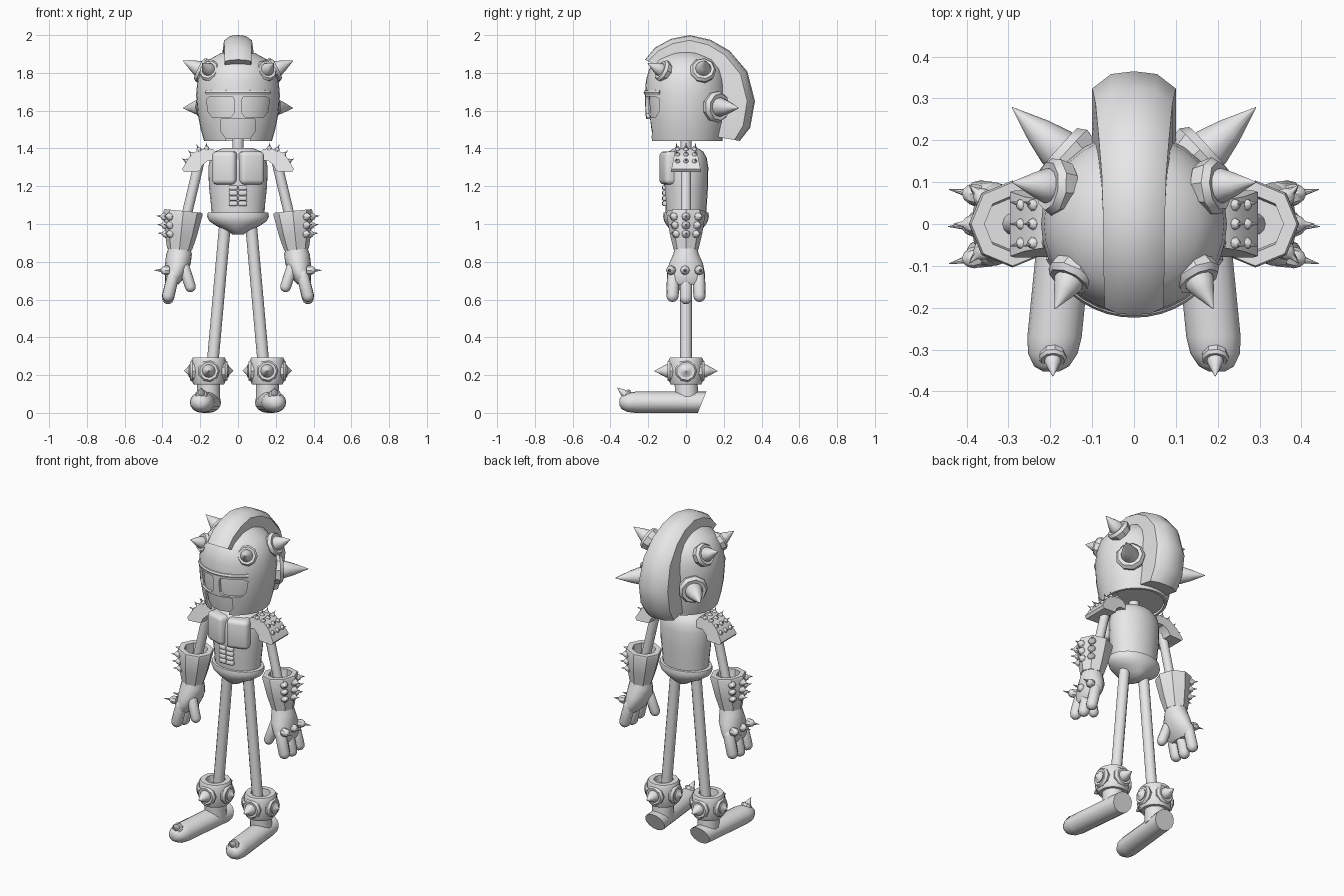
import bpy, bmesh
from math import sin, cos, pi, sqrt, radians
from mathutils import Vector, Matrix

if "Cube" in bpy.data.objects:
    bpy.data.objects.remove(bpy.data.objects["Cube"])

grey = bpy.data.materials.new("plain grey")
grey.use_nodes = True
grey.diffuse_color = (0.8, 0.8, 0.8, 1)
grey.node_tree.nodes["Principled BSDF"].inputs["Base Color"].default_value = (0.8, 0.8, 0.8, 1)
parts = []


def finish(bm, name):
    bmesh.ops.recalc_face_normals(bm, faces=bm.faces)
    mesh = bpy.data.meshes.new(name)
    bm.to_mesh(mesh)
    bm.free()
    mesh.materials.append(grey)
    ob = bpy.data.objects.new(name, mesh)
    bpy.context.collection.objects.link(ob)
    parts.append(ob)
    return ob


def loft(bm, rings, closed_tube=False):
    """Skin a list of point rings; cap the ends or join them."""
    vs = [[bm.verts.new(p) for p in ring] for ring in rings]
    n = len(vs[0])
    pairs = list(zip(vs, vs[1:])) + ([(vs[-1], vs[0])] if closed_tube else [])
    for a, b in pairs:
        for i in range(n):
            j = (i + 1) % n
            bm.faces.new((a[i], a[j], b[j], b[i]))
    if not closed_tube:
        bm.faces.new(vs[0][::-1])
        bm.faces.new(vs[-1])


def oval(z, rx, ry, cx=0, cy=0, n=24):
    return [Vector((cx + rx * cos(2 * pi * i / n), cy + ry * sin(2 * pi * i / n), z)) for i in range(n)]


def lathe(bm, base, axis, profile, n=10):
    """Turn (radius, height) pairs about an axis."""
    q = Vector(axis).to_track_quat('Z', 'Y')
    loft(bm, [[Vector(base) + q @ p for p in oval(h, max(r, 0.001), max(r, 0.001), n=n)]
              for r, h in profile])


def rod(bm, a, b, r, n=12, round_ends=False):
    a, b = Vector(a), Vector(b)
    length = (b - a).length
    prof = [(r, 0), (r, length)]
    if round_ends:
        dome = [(r * cos(t * pi / 6), r * sin(t * pi / 6)) for t in range(4)]
        prof = [(x, -h) for x, h in dome[::-1]] + [(x, length + h) for x, h in dome]
    lathe(bm, a, b - a, prof, n)


def spike(bm, base, axis, r, h):
    """Cone standing in a faceted collar."""
    lathe(bm, base, axis, [(r * 1.1, -r * .6), (r * 1.25, 0), (r * 1.05, r * .3), (r * .8, r * .25)], 9)
    lathe(bm, base, axis, [(r * .7, 0), (r * .75, r * .4), (r * .5, h * .5), (0, h)], 12)


def stud(bm, base, axis, r, h):
    lathe(bm, base, axis, [(r, -r * .5), (r, r * .3), (r * .7, r * .9), (r * .3, r * 1.2), (0, h)], 8)


def prism(bm, outline, depth):
    """Extrude an x-z outline along y; depth gives y for each side and height."""
    loft(bm, [[Vector((x, depth(side, z), z)) for x, z in outline] for side in (-1, 1)])


def block(bm, centre, size, turn, bevel):
    m = Matrix.Translation(centre) @ Matrix.Rotation(turn, 4, 'Z') @ Matrix.Diagonal((*size, 1))
    tmp = bmesh.new()
    bmesh.ops.create_cube(tmp, size=1, matrix=m)
    bmesh.ops.bevel(tmp, geom=tmp.edges[:], offset=bevel, segments=3, profile=.5, affect='EDGES')
    mesh = bpy.data.meshes.new("block")
    tmp.to_mesh(mesh)
    tmp.free()
    bm.from_mesh(mesh)
    bpy.data.meshes.remove(mesh)


# Head and helmet shell with eye and mouth openings
HELM = [(1.44, .18, .192), (1.5, .197, .204), (1.58, .213, .214), (1.68, .222, .218), (1.76, .215, .212),
        (1.82, .195, .195), (1.87, .155, .158), (1.905, .09, .09), (1.92, .015, .015)]
bm = bmesh.new()
inner = [oval(1.44 + (z - 1.44) * .95, rx * .92, ry * .92, n=32) for z, rx, ry in HELM]
loft(bm, [oval(z, rx, ry, n=32) for z, rx, ry in HELM] + inner[::-1], True)
helmet = finish(bm, "helmet")
bm = bmesh.new()
loft(bm, [oval(1.45 + (z - 1.44) * .92, rx * .9, ry * .9, n=32) for z, rx, ry in HELM])
finish(bm, "head")

bm = bmesh.new()
eye = [(.018, 1.655), (.03, 1.675), (.15, 1.675), (.167, 1.66), (.157, 1.59), (.135, 1.565), (.04, 1.565), (.022, 1.585)]
mouth = [(.09, 1.555), (.09, 1.49), (.065, 1.455), (.06, 1.4)]
for s in (-1, 1):
    prism(bm, [(s * x, z) for x, z in eye], lambda side, z: -.2 + side * .12)
prism(bm, mouth + [(-x, z) for x, z in mouth[::-1]], lambda side, z: -.2 + side * .12)
cutter = finish(bm, "face_cutter")
parts.remove(cutter)
mod = helmet.modifiers.new("openings", 'BOOLEAN')
mod.object, mod.solver = cutter, 'EXACT'
bpy.context.view_layer.objects.active = helmet
bpy.ops.object.modifier_apply(modifier=mod.name)
bpy.data.objects.remove(cutter)

# Brow ridge following the helmet
bm = bmesh.new()
rings = []
for i in range(13):
    a = radians(-50 + i * 100 / 12)
    out = Vector((sin(a), -cos(a), 0))
    p = Vector((.212 * sin(a), -.208 * cos(a), 1.695))
    rings.append([p + out * .016 * cos(t * pi / 4) + Vector((0, 0, .016 * sin(t * pi / 4))) for t in range(8)])
loft(bm, rings)
finish(bm, "brow_ridge")

# Crest: (inner y, inner z, outer y, outer z, half width)
bm = bmesh.new()
CREST = [(-.15, 1.835, -.217, 1.87, .07), (-.1, 1.86, -.164, 1.934, .072), (-.04, 1.88, -.08, 1.98, .073),
         (.02, 1.89, .02, 2.0, .074), (.08, 1.87, .13, 1.975, .077), (.13, 1.83, .23, 1.918, .084),
         (.18, 1.75, .325, 1.807, .092), (.2, 1.65, .365, 1.65, .1), (.19, 1.55, .34, 1.51, .1), (.17, 1.46, .285, 1.44, .095)]
section = [(1, 0), (1, .75), (.55, .96), (0, 1), (-.55, .96), (-1, .75), (-1, 0)]
loft(bm, [[Vector((w * u, a + (c - a) * v, b + (d - b) * v)) for u, v in section] for a, b, c, d, w in CREST])
finish(bm, "crest")

# Helmet spikes
bm = bmesh.new()
for s in (-1, 1):
    spike(bm, (s * .15, -.125, 1.812), (s * .4, -.8, .4), .048, .095)
    spike(bm, (s * .192, .09, 1.815), (s, .1, .5), .056, .112)
    spike(bm, (s * .165, .165, 1.62), (s, .9, -.05), .068, .17)
finish(bm, "helmet_spikes")

# Neck and torso
bm = bmesh.new()
rod(bm, (0, 0, 1.36), (0, 0, 1.48), .03)
finish(bm, "neck")
bm = bmesh.new()
loft(bm, [oval(z, rx, ry) for z, rx, ry in [(1.02, .138, .105), (1.1, .143, .11), (1.2, .154, .117), (1.3, .157, .118),
                                          (1.35, .148, .11), (1.385, .12, .09), (1.402, .08, .06)]])
finish(bm, "torso")
bm = bmesh.new()
for s in (-1, 1):
    block(bm, (s * .066, -.08, 1.297), (.132, .1, .175), s * radians(18), .024)
finish(bm, "chest_muscles")
bm = bmesh.new()
for s in (-1, 1):
    for row in range(4):
        block(bm, (s * .025, -.11, 1.108 + row * .028), (.046, .03, .026), s * radians(6), .008)
finish(bm, "stomach_muscles")

# Briefs with rolled waistband
bm = bmesh.new()
loft(bm, [oval(z, rx, ry) for z, rx, ry in [(1.062, .145, .108), (1.06, .16, .118), (1.04, .164, .121), (1.015, .152, .116),
                                          (.99, .115, .1), (.965, .06, .08), (.945, .03, .05)]])
finish(bm, "briefs")

# Shoulder pad outline and its stud places (x, z, normal)
PAD = [(.115, 1.375), (.13, 1.395), (.165, 1.402), (.215, 1.392), (.26, 1.352), (.296, 1.29), (.285, 1.275),
       (.2, 1.28), (.19, 1.31), (.16, 1.335), (.12, 1.335)]
PAD_STUDS = [(.165, 1.395, .1), (.205, 1.388, .4), (.238, 1.364, .8), (.265, 1.33, 1.1)]

for s, side in ((1, "left"), (-1, "right")):
    bm = bmesh.new()
    prism(bm, [(s * x, z) for x, z in PAD], lambda e, z: e * (.055 + (1.4 - z) * .2))
    finish(bm, side + "_shoulder_pad")
    bm = bmesh.new()
    for x, z, a in PAD_STUDS:
        for y in (-.045, 0, .045):
            stud(bm, (s * x, y, z), (s * sin(a), y * 5, cos(a)), .015, .036)
    finish(bm, side + "_shoulder_studs")

    # Arm and flared eight-sided cuff
    bm = bmesh.new()
    rod(bm, (s * .2, 0, 1.35), (s * .295, 0, .95), .027)
    finish(bm, side + "_arm")
    bm = bmesh.new()
    low, up = Vector((s * .31, 0, .865)), Vector((s * -.02, 0, .2))
    lathe(bm, low, up, [(.066, 0), (.085, .08), (.104, .195), (.1, .205), (.068, .205), (.06, .12)], 8)
    finish(bm, side + "_arm_cuff")
    bm = bmesh.new()
    for h in (.075, .12, .165):
        for a in (-.75, 0, .75):
            out = Vector((s * cos(a), sin(a), .1))
            stud(bm, low + up * (h / .2) + out * (.055 + h * .2), out, .023, .05)
    finish(bm, side + "_cuff_studs")

    # Hand, fingers and knuckle spikes
    bm = bmesh.new()
    loft(bm, [oval(z, rx, ry, s * cx, n=16) for z, rx, ry, cx in [
        (.88, .055, .058, .31), (.84, .068, .068, .312), (.79, .068, .09, .318), (.74, .058, .1, .33),
        (.7, .045, .098, .342), (.68, .03, .085, .347)]])
    for y, tip in ((-.068, .62), (0, .608), (.068, .62)):
        rod(bm, (s * .342, y, .73), (s * .37, y * 1.05, tip), .033, 10, True)
    rod(bm, (s * .285, -.045, .77), (s * .252, -.055, .668), .029, 10, True)
    finish(bm, side + "_hand")
    bm = bmesh.new()
    for y in (-.08, -.005, .07):
        stud(bm, (s * .38, y, .755), (s, y * 3, 0), .025, .064)
    finish(bm, side + "_knuckle_spikes")

    # Leg and ankle cuff
    bm = bmesh.new()
    rod(bm, (s * .066, 0, 1.03), (s * .14, 0, .2), .031)
    finish(bm, side + "_leg")
    bm = bmesh.new()
    ankle = Vector((s * .155, 0, 0))
    lathe(bm, ankle, (0, 0, 1), [(.08, .15), (.086, .16), (.092, .28), (.085, .292), (.055, .292), (.05, .25)], 16)
    finish(bm, side + "_ankle_cuff")
    bm = bmesh.new()
    for d, h in (((0, -1, 0), .082), ((0, 1, 0), .082), ((1, 0, 0), .045), ((-1, 0, 0), .045)):
        spike(bm, ankle + Vector(d) * .085 + Vector((0, 0, .222)), d, .047, h)
    finish(bm, side + "_ankle_spikes")

    # Boot with mitred heel and toe spike
    bm = bmesh.new()
    rings = []
    for y, rx, rz in [(-.352, .02, .018), (-.34, .042, .036), (-.31, .059, .051), (-.27, .065, .056), (.085, .065, .056)]:
        shear = .4 if y > 0 else 0
        cx = .163 - y * .1
        rings.append([Vector((s * cx + p.x, y + shear * p.y, .056 + p.y)) for p in oval(0, rx, rz, n=16)])
    loft(bm, rings)
    rod(bm, (s * .156, .005, .06), (s * .155, 0, .17), .062, 16)
    finish(bm, side + "_boot")
    bm = bmesh.new()
    spike(bm, (s * .194, -.32, .098), (0, -.75, .6), .027, .056)
    finish(bm, side + "_toe_spike")

# Smooth shading with sharp creases
bpy.ops.object.select_all(action='DESELECT')
for ob in parts:
    ob.select_set(True)
bpy.context.view_layer.objects.active = helmet
bpy.ops.object.shade_smooth_by_angle(angle=radians(38))
